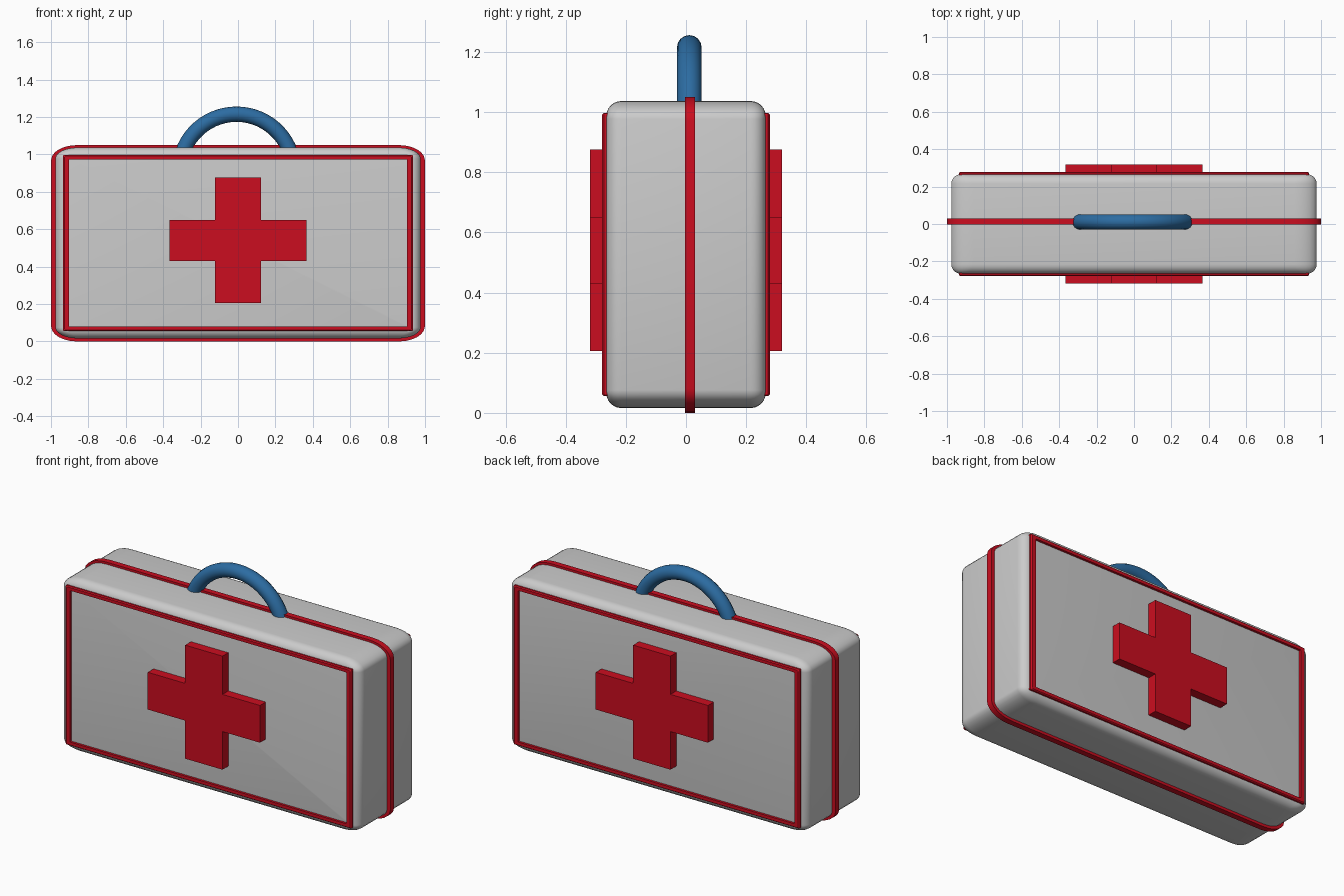
import bpy, bmesh, math

if "Cube" in bpy.data.objects:
    bpy.data.objects.remove(bpy.data.objects["Cube"])


def material(name, rgb):
    m = bpy.data.materials.new(name)
    m.diffuse_color = (*rgb, 1)
    m.use_nodes = True
    m.node_tree.nodes["Principled BSDF"].inputs["Base Color"].default_value = m.diffuse_color
    return m


RED = material("red", (0.60, 0.004, 0.014))
BLUE = material("blue", (0.025, 0.15, 0.36))


def finish(bm, name, mat=None, smooth=None):
    bmesh.ops.recalc_face_normals(bm, faces=bm.faces)
    me = bpy.data.meshes.new(name)
    bm.to_mesh(me)
    bm.free()
    ob = bpy.data.objects.new(name, me)
    bpy.context.collection.objects.link(ob)
    if mat:
        me.materials.append(mat)
    if smooth:
        bpy.ops.object.select_all(action='DESELECT')
        ob.select_set(True)
        bpy.context.view_layer.objects.active = ob
        bpy.ops.object.shade_smooth_by_angle(angle=math.radians(smooth))
    return ob


def outline(y, hx, z0, z1, rx, rz, n=6):
    """Rectangle in the xz plane with elliptical corners."""
    pts = []
    corners = [(hx - rx, z1 - rz), (rx - hx, z1 - rz), (rx - hx, z0 + rz), (hx - rx, z0 + rz)]
    for q, (cx, cz) in enumerate(corners):
        for i in range(n + 1):
            a = math.pi / 2 * (q + i / n)
            pts.append((cx + rx * math.cos(a), y, cz + rz * math.sin(a)))
    return pts


def loft(rings, name, mat=None, closed=False, smooth=35):
    bm = bmesh.new()
    vs = [[bm.verts.new(p) for p in r] for r in rings]
    n = len(rings[0])
    pairs = list(zip(vs, vs[1:]))
    if closed:
        pairs.append((vs[-1], vs[0]))
    else:
        bm.faces.new(vs[0])
        bm.faces.new(vs[-1])
    for a, b in pairs:
        for i in range(n):
            j = (i + 1) % n
            bm.faces.new((a[i], a[j], b[j], b[i]))
    return finish(bm, name, mat, smooth)


# Case body: rounded shell with nearly square front and back panels
rings = []
for side in (-1, 1):
    steps = range(7) if side < 0 else range(6, -1, -1)
    for k in steps:
        a = math.pi / 2 * k / 6
        t = math.sin(a)
        inset = 0.05 * (1 - t)
        y = side * (0.215 + 0.05 * math.cos(a))
        rings.append(outline(y, 0.977 - inset, 0.016 + inset, 1.037 - inset,
                             0.01 + 0.11 * t, 0.008 + 0.052 * t))
loft(rings, "case_body")

# Raised band around the middle seam
big = (0.999, 0.0, 1.05, 0.14, 0.08)
small = (0.965, 0.03, 1.022, 0.12, 0.06)
loft([outline(-0.004, *small), outline(-0.004, *big), outline(0.03, *big), outline(0.03, *small)],
     "seam_band", RED, closed=True)

# Panel trim and cross on both faces
for side, label in ((-1, "front"), (1, "back")):
    outer = (0.936, 0.056, 0.997, 0.008, 0.006, 2)
    lip = (0.928, 0.061, 0.992, 0.008, 0.006, 2)
    inner = (0.904, 0.079, 0.974, 0.006, 0.005, 2)
    loft([outline(side * 0.255, *outer), outline(side * 0.273, *outer), outline(side * 0.279, *lip),
          outline(side * 0.279, *inner), outline(side * 0.255, *inner)],
         label + "_trim", RED, closed=True, smooth=None)

    x1, x2, za, zb, zc, zd = 0.122, 0.367, 0.205, 0.43, 0.65, 0.876
    cross = [(x1, za), (x1, zb), (x2, zb), (x2, zc), (x1, zc), (x1, zd),
             (-x1, zd), (-x1, zc), (-x2, zc), (-x2, zb), (-x1, zb), (-x1, za)]
    loft([[(x, side * y, z) for x, z in cross] for y in (0.25, 0.319)],
         label + "_cross", RED, smooth=None)

# Arched carry handle
R, r, cz = 0.305, 0.041, 0.91
sweep = []
for i in range(25):
    a = math.radians(18 + 144 * i / 24)
    ring = []
    for k in range(16):
        b = 2 * math.pi * k / 16
        d = R + r * math.cos(b)
        ring.append((-0.008 + d * math.cos(a), 0.011 + r * math.sin(b), cz + d * math.sin(a)))
    sweep.append(ring)
loft(sweep, "handle", BLUE)
